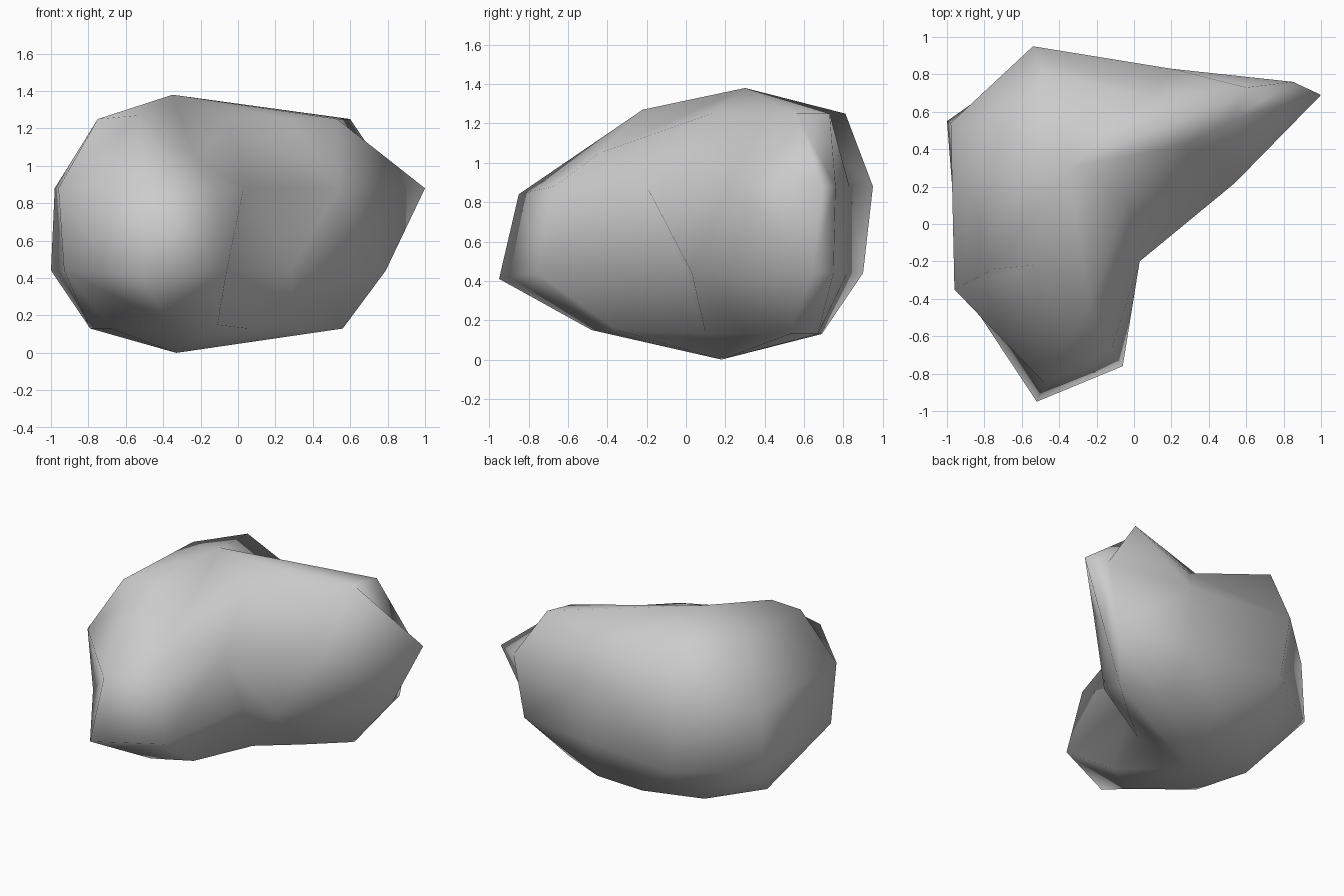
import bpy
import bmesh

# Remove the default object only
cube = bpy.data.objects.get("Cube")
if cube:
    bpy.data.objects.remove(cube, do_unlink=True)

# One plain stone colour
stone = bpy.data.materials.new("stone_grey")
stone.use_nodes = True
colour = (0.6, 0.6, 0.6, 1)
stone.diffuse_color = colour
stone.node_tree.nodes["Principled BSDF"].inputs["Base Color"].default_value = colour

# Horizontal outlines of the boulder, each listed counter-clockwise from the front tip
base_height, base_outline = .13, [
    (-.36, -.48), (-.11, -.35), (.05, .1), (.3, .3), (.56, .53),
    (.24, .67), (-.13, .69), (-.54, .56), (-.79, .2), (-.68, -.18)]
belly_height, belly_outline = .44, [
    (-.52, -.95), (-.06, -.76), (.04, 0), (.28, .03), (.79, .64),
    (.77, .75), (.2, .82), (-.5, .9), (-1, .55), (-.93, -.33)]
shoulder_height, shoulder_outline = .88, [
    (-.48, -.85), (-.12, -.67), (.03, -.2), (.54, .22), (1, .69),
    (.85, .76), (.2, .83), (-.54, .95), (-.98, .54), (-.96, -.35)]
crown_height, crown_outline = 1.25, [
    (-.53, -.22), (-.24, -.44), (-.04, .13), (.27, .42), (.53, .56),
    (.6, .73), (.1, .68), (-.49, .81), (-.71, .5), (-.75, -.24)]


def add_ring(bm, height, outline):
    """Place one outline at its height."""
    return [bm.verts.new((x, y, height)) for x, y in outline]


def pairs(ring):
    """Neighbouring points around a closed ring."""
    return zip(ring, ring[1:] + ring[:1])


def build_boulder():
    bm = bmesh.new()
    base, belly, shoulder, crown = rings = [
        add_ring(bm, base_height, base_outline),
        add_ring(bm, belly_height, belly_outline),
        add_ring(bm, shoulder_height, shoulder_outline),
        add_ring(bm, crown_height, crown_outline),
    ]
    # Dents and bumps: sagging front brow, dip behind the crown, lifted front edge
    crown[1].co.z = 1.05
    crown[6].co.z = 1.1
    crown[0].co.z = 1.27
    shoulder[0].co.z = .84
    belly[0].co.z = .41
    for vert in base[:2]:
        vert.co.z = .15

    # Side faces between neighbouring outlines
    for lower, upper in zip(rings, rings[1:]):
        for (a, b), (d, c) in zip(pairs(lower), pairs(upper)):
            bm.faces.new((a, b, c, d))

    # Underside and top close to a single point each
    bottom = bm.verts.new((-.33, .18, 0))
    top = bm.verts.new((-.35, .3, 1.38))
    for a, b in pairs(base):
        bm.faces.new((b, a, bottom))
    for a, b in pairs(crown):
        bm.faces.new((a, b, top))

    # Split the twisted quads along their shorter diagonal
    bmesh.ops.triangulate(bm, faces=bm.faces[:], quad_method="SHORT_EDGE")
    bmesh.ops.recalc_face_normals(bm, faces=bm.faces[:])
    for face in bm.faces:
        face.smooth = True

    mesh = bpy.data.meshes.new("boulder")
    bm.to_mesh(mesh)
    bm.free()
    mesh.materials.append(stone)
    boulder = bpy.data.objects.new("boulder", mesh)
    bpy.context.collection.objects.link(boulder)


build_boulder()
